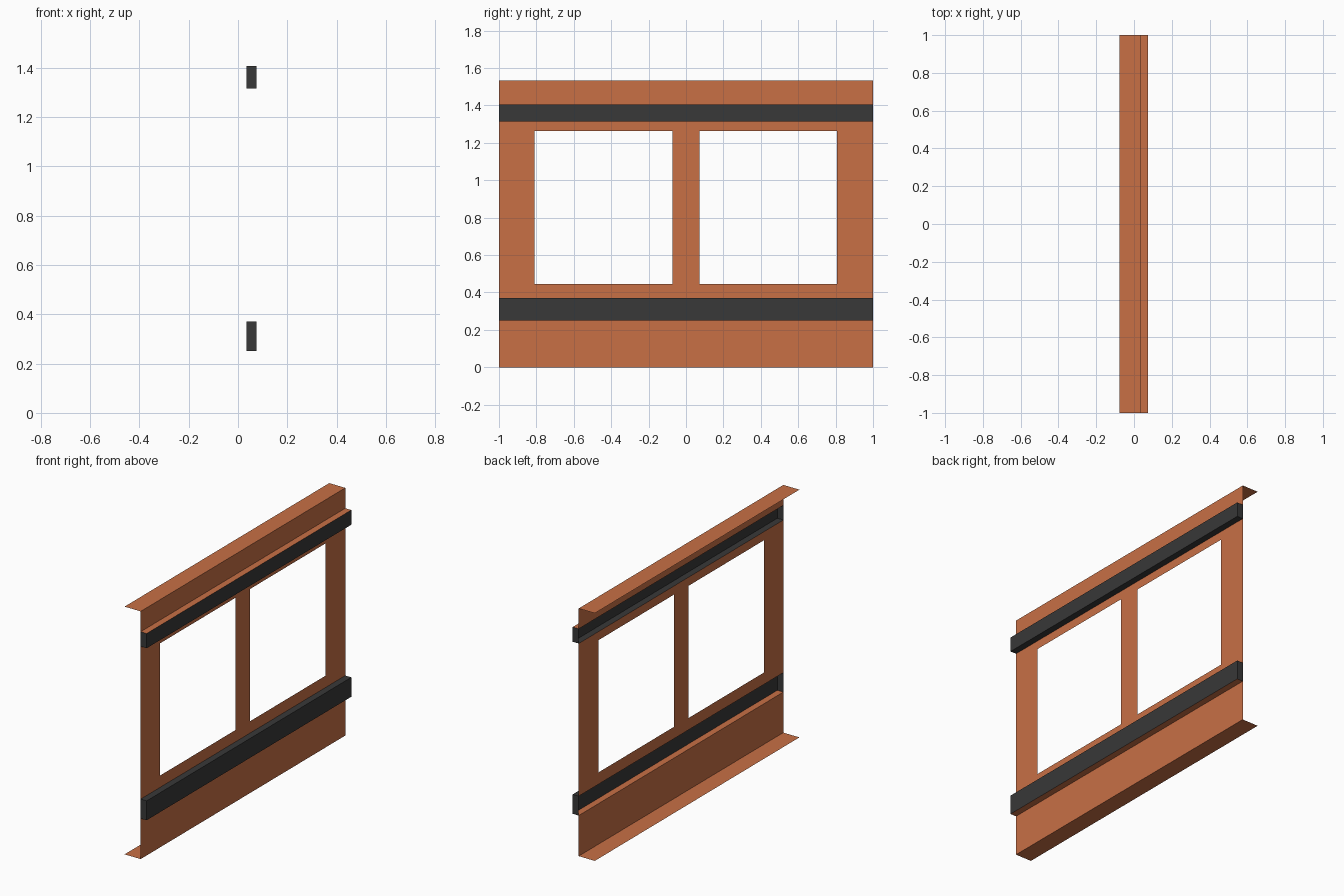
import bpy, bmesh

if "Cube" in bpy.data.objects:
    bpy.data.objects.remove(bpy.data.objects["Cube"])

XB, XP, XR = -0.076, 0.034, 0.075   # flange back edge, wall plane, rail face
H = 1.532                           # overall height
LOW, HIGH = (0.251, 0.371), (1.315, 1.406)   # rail heights


def material(name, rgb):
    m = bpy.data.materials.new(name)
    m.diffuse_color = (*rgb, 1)
    m.use_nodes = True
    m.node_tree.nodes["Principled BSDF"].inputs["Base Color"].default_value = m.diffuse_color
    return m


orange = material("orange_paint", (0.58, 0.16, 0.06))
dark = material("dark_trim", (0.04, 0.04, 0.04))


def build(name, quads, mats):
    """quads: list of (four corners, material index)"""
    bm = bmesh.new()
    for corners, mi in quads:
        bm.faces.new([bm.verts.new(c) for c in corners]).material_index = mi
    bmesh.ops.remove_doubles(bm, verts=bm.verts, dist=1e-5)
    me = bpy.data.meshes.new(name)
    bm.to_mesh(me)
    bm.free()
    for m in mats:
        me.materials.append(m)
    ob = bpy.data.objects.new(name, me)
    bpy.context.collection.objects.link(ob)
    return ob


def strip(p, q, mi=0, y0=-1, y1=1):
    """Sheet swept along y between two (x, z) profile points."""
    return ([(p[0], y0, p[1]), (p[0], y1, p[1]),
             (q[0], y1, q[1]), (q[0], y0, q[1])], mi)


def sweep(name, profile):
    build(name, [strip(a, b) for a, b in zip(profile, profile[1:])], [orange])


# Lower and upper wall sheets, each with a flange folded inwards
sweep("lower_wall", [(XB, 0), (XP, 0), (XP, LOW[0])])
sweep("upper_wall", [(XP, HIGH[1]), (XP, H), (XB, H)])

# Middle wall as a grid with the two window cells left out
ys = [-1, -0.81, -0.073, 0.071, 0.806, 1]
zs = [LOW[1], 0.444, 1.262, HIGH[0]]
build("window_wall",
      [strip((XP, zs[k]), (XP, zs[k + 1]), 0, ys[j], ys[j + 1])
       for j in range(5) for k in range(3) if not (k == 1 and j in (1, 3))],
      [orange])


# Rails: channels open at the back, with capped ends and one orange ledge
def rail(name, z, bottom_mat, top_mat):
    a, b, c, d = (XP, z[0]), (XR, z[0]), (XR, z[1]), (XP, z[1])
    quads = [strip(a, b, bottom_mat), strip(b, c, 1), strip(c, d, top_mat)]
    quads.append(([(x, -1, h) for x, h in (a, b, c, d)], 1))
    quads.append(([(x, 1, h) for x, h in (d, c, b, a)], 1))
    build(name, quads, [orange, dark])


rail("lower_rail", LOW, 0, 1)
rail("upper_rail", HIGH, 1, 0)
